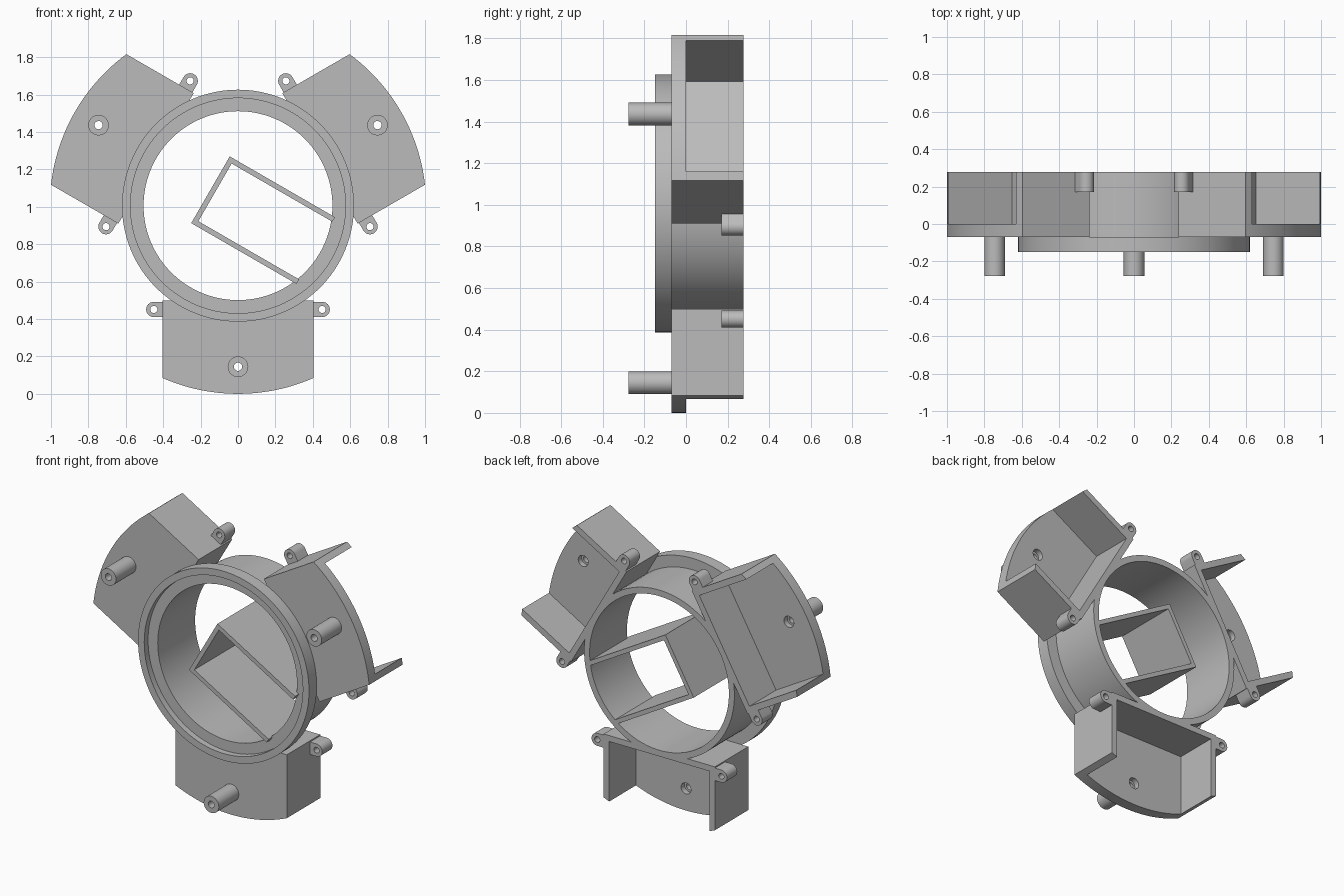
import bpy, bmesh, math
from mathutils import Matrix, Vector

cube = bpy.data.objects.get("Cube")
if cube:
    bpy.data.objects.remove(cube, do_unlink=True)

grey = bpy.data.materials.new("plain grey")
grey.use_nodes = True
colour = (0.5, 0.5, 0.5, 1)
grey.diffuse_color = colour
grey.node_tree.nodes["Principled BSDF"].inputs["Base Color"].default_value = colour

# Depth planes and main sizes
BACK, PLATE_FRONT, RIM_FRONT, PEG_FRONT = 0.277, -0.07, -0.15, -0.277
CENTRE = Matrix.Translation((0, 0, 1.006))
ARC, HALF, WALL = 1.006, 0.403, 0.04
TOP, POCKET_TOP = -0.506, -0.545
PEG = (0, -0.861)
PEG_R = 0.055


def finish(name, bm, turn):
    """Turn the part about the ring axis and store it as an object."""
    bmesh.ops.remove_doubles(bm, verts=bm.verts, dist=1e-5)
    bmesh.ops.recalc_face_normals(bm, faces=bm.faces)
    bm.transform(CENTRE @ Matrix.Rotation(math.radians(turn), 4, 'Y'))
    mesh = bpy.data.meshes.new(name)
    bm.to_mesh(mesh)
    bm.free()
    mesh.materials.append(grey)
    obj = bpy.data.objects.new(name, mesh)
    bpy.context.collection.objects.link(obj)
    bpy.ops.object.select_all(action='DESELECT')
    obj.select_set(True)
    bpy.context.view_layer.objects.active = obj
    bpy.ops.object.shade_smooth_by_angle(angle=math.radians(30))


def prism(name, loops, y0, y1, turn=0):
    """Extrude an outline (first loop) with holes (other loops) along y."""
    bm = bmesh.new()
    for loop in loops:
        vs = [bm.verts.new((x, y0, z)) for x, z in loop]
        for a, b in zip(vs, vs[1:] + vs[:1]):
            bm.edges.new((a, b))
    bmesh.ops.triangle_fill(bm, edges=bm.edges[:], use_beauty=True, normal=(0, -1, 0))
    new = bmesh.ops.extrude_face_region(bm, geom=bm.faces[:])["geom"]
    verts = [v for v in new if isinstance(v, bmesh.types.BMVert)]
    bmesh.ops.translate(bm, verts=verts, vec=(0, y1 - y0, 0))
    finish(name, bm, turn)


def lathe(name, profile, centre=(0, 0), steps=32, turn=0):
    """Spin a closed (radius, y) profile around an axis parallel to y."""
    bm = bmesh.new()
    cx, cz = centre
    vs = [bm.verts.new((cx + r, y, cz)) for r, y in profile]
    edges = [bm.edges.new((a, b)) for a, b in zip(vs, vs[1:] + vs[:1])]
    bmesh.ops.spin(bm, geom=vs + edges, cent=(cx, 0, cz), axis=(0, 1, 0),
                   angle=math.tau, steps=steps, use_merge=True)
    finish(name, bm, turn)


def circle(cx, cz, r, n=32, start=0.0, sweep=math.tau):
    return [(cx + r * math.cos(start + sweep * i / n),
             cz + r * math.sin(start + sweep * i / n)) for i in range(n)]


def arc_z(x):
    return -math.sqrt(ARC * ARC - x * x)


# Central tube with stepped front flange
lathe("ring_tube", [(0.505, BACK), (0.545, BACK), (0.545, PLATE_FRONT),
                    (0.62, PLATE_FRONT), (0.62, RIM_FRONT), (0.575, RIM_FRONT),
                    (0.575, -0.11), (0.505, -0.11)], steps=128)

# Three-sided channel inside the tube
t, u0, u1, v = 0.028, -0.17, 0.48, 0.206
prism("inner_channel", [[(u1, v), (u0, v), (u0, -v), (u1, -v), (u1, t - v),
                         (u0 + t, t - v), (u0 + t, v - t), (u1, v - t)]],
      RIM_FRONT, BACK, turn=30)

# Three open housings around the ring
inner = HALF - WALL
for i, place in enumerate(("bottom", "upper_left", "upper_right")):
    turn = -120 * i

    # Front plate with curved outer edge
    xs = [-HALF + 2 * HALF * k / 24 for k in range(25)]
    plate = [(HALF, TOP), (-HALF, TOP)] + [(x, arc_z(x)) for x in xs]
    prism(place + "_front_plate", [plate, circle(*PEG, PEG_R)],
          PLATE_FRONT, 0, turn)

    # Inner and side walls
    walls = [(-HALF, arc_z(HALF)), (-HALF, TOP), (HALF, TOP), (HALF, arc_z(HALF)),
             (inner, arc_z(inner)), (inner, POCKET_TOP),
             (-inner, POCKET_TOP), (-inner, arc_z(inner))]
    prism(place + "_walls", [walls], 0, BACK, turn)

    # Hollow peg, counterbored from behind
    lathe(place + "_peg", [(0.022, PEG_FRONT), (PEG_R, PEG_FRONT), (PEG_R, 0),
                           (0.036, 0), (0.036, -0.035), (0.022, -0.035)],
          PEG, turn=turn)

    # Screw lugs on both sides
    for side in (-1, 1):
        lx, lz, r = 0.45, -0.555, 0.041
        lug = [(HALF - 0.005, lz + r), (HALF - 0.005, lz - r)]
        lug += circle(lx, lz, r, 16, -math.pi / 2, math.pi) + [(lx, lz + r)]
        loops = [[(side * x, z) for x, z in loop]
                 for loop in (lug, circle(lx, lz, 0.019, 24))]
        prism(place + ("_left_lug" if side > 0 else "_right_lug"),
              loops, 0.17, BACK, turn)
